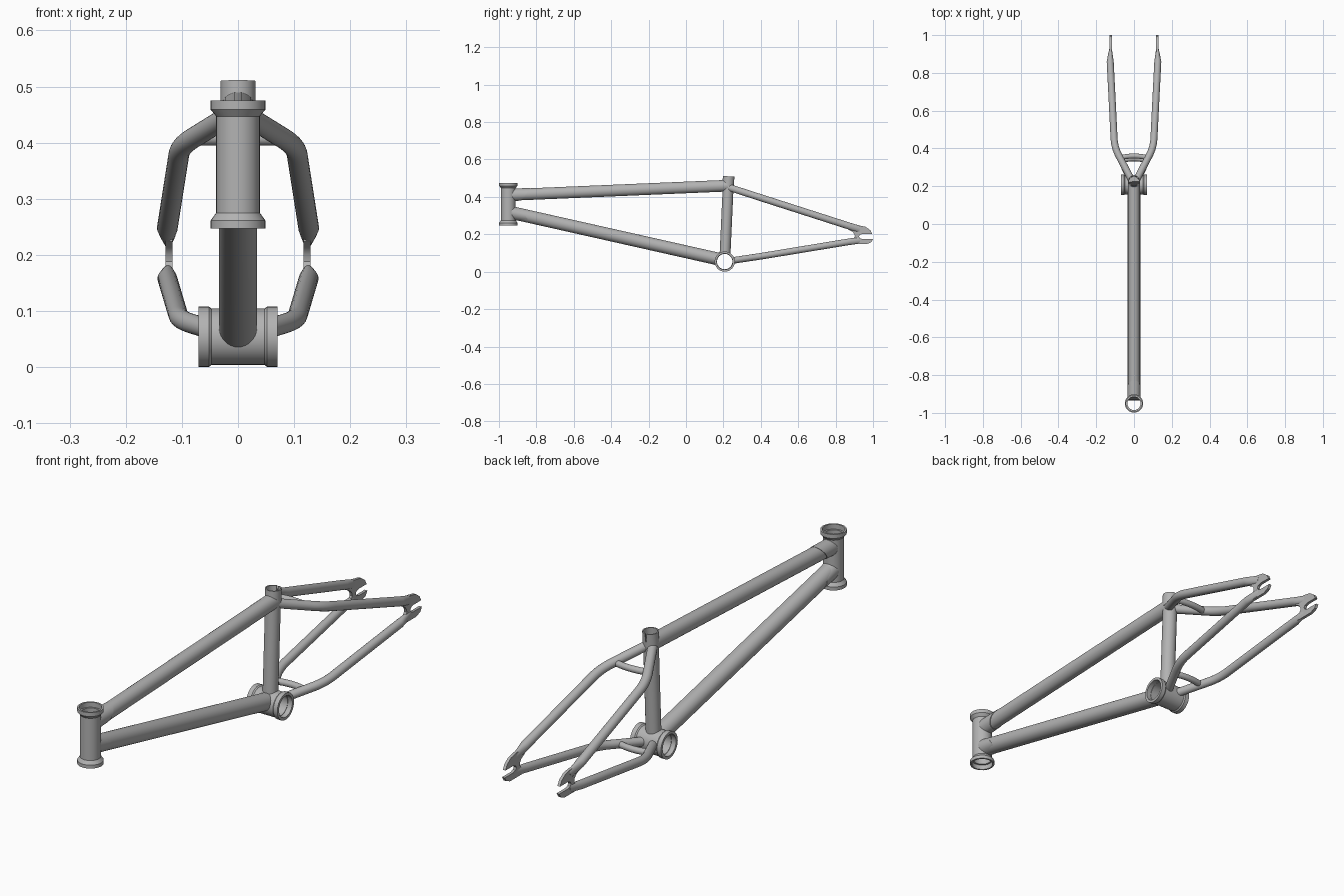
import bpy, bmesh, math
from mathutils import Vector, Matrix

if "Cube" in bpy.data.objects:
    bpy.data.objects.remove(bpy.data.objects["Cube"])

SEG = 32
HEAD, BB = Vector((0, -0.95, 0)), Vector((0, 0.207, 0.054))
SEAT_TOP = Vector((0, 0.228, 0.51))
X, Z = Vector((1, 0, 0)), Vector((0, 0, 1))
SEAT_AXIS = (SEAT_TOP - BB).normalized()

paint = bpy.data.materials.new("raw_grey_metal")
paint.use_nodes = True
paint.diffuse_color = (0.45, 0.45, 0.45, 1)
paint.node_tree.nodes["Principled BSDF"].inputs["Base Color"].default_value = paint.diffuse_color


def finish(name, bm, smooth=True):
    bmesh.ops.recalc_face_normals(bm, faces=bm.faces)
    mesh = bpy.data.meshes.new(name)
    bm.to_mesh(mesh)
    bm.free()
    mesh.materials.append(paint)
    ob = bpy.data.objects.new(name, mesh)
    bpy.context.collection.objects.link(ob)
    if smooth:
        bpy.ops.object.select_all(action='DESELECT')
        ob.select_set(True)
        bpy.context.view_layer.objects.active = ob
        bpy.ops.object.shade_smooth_by_angle(angle=math.radians(30))
    return ob


def lathe(name, profile, origin, axis):
    """Spin a closed (radius, height) profile around an axis."""
    bm = bmesh.new()
    rings = []
    for i in range(SEG):
        a = math.tau * i / SEG
        rings.append([bm.verts.new((r * math.cos(a), r * math.sin(a), h)) for r, h in profile])
    n = len(profile)
    for i in range(SEG):
        a, b = rings[i], rings[(i + 1) % SEG]
        for j in range(n):
            k = (j + 1) % n
            bm.faces.new((a[j], b[j], b[k], a[k]))
    turn = Matrix.Translation(origin) @ Z.rotation_difference(axis).to_matrix().to_4x4()
    bm.transform(turn)
    return finish(name, bm)


def rounded(points, cut, steps=8):
    """Replace the inner corners of a path with smooth bends."""
    pts = [Vector(p) for p in points]
    out = [pts[0]]
    for a, b, c in zip(pts, pts[1:], pts[2:]):
        p, q = b + (a - b).normalized() * cut, b + (c - b).normalized() * cut
        for i in range(steps + 1):
            t = i / steps
            out.append(p * (1 - t) ** 2 + b * 2 * t * (1 - t) + q * t * t)
    return out + [pts[-1]]


def cope(verts, d, joint):
    """Slide an end ring along d so that it meets the cylinder it is welded to."""
    centre, axis, radius = joint
    flat = d - axis * d.dot(axis)
    for v in verts:
        w = v.co - centre
        w -= axis * w.dot(axis)
        a, b, c = flat.dot(flat), w.dot(flat), w.dot(w) - radius ** 2
        v.co += d * ((-b + math.sqrt(max(b * b - a * c, 0))) / a)


def tube(name, path, radius, start=None, end=None, shape=None, seg=SEG):
    """Sweep a circle along a path; optional joints shape the ends."""
    path = [Vector(p) for p in path]
    bm = bmesh.new()
    rings = []
    for i, p in enumerate(path):
        t = (path[min(i + 1, len(path) - 1)] - path[max(i - 1, 0)]).normalized()
        side = t.cross(Z).normalized()
        up = side.cross(t)
        angles = [math.tau * k / seg for k in range(seg)]
        rings.append([bm.verts.new(p + radius * (side * math.cos(a) + up * math.sin(a))) for a in angles])
    if start:
        cope(rings[0], (path[1] - path[0]).normalized(), start)
    if end:
        cope(rings[-1], (path[-2] - path[-1]).normalized(), end)
    for a, b in zip(rings, rings[1:]):
        for k in range(seg):
            m = (k + 1) % seg
            bm.faces.new((a[k], a[m], b[m], b[k]))
    bm.faces.new(rings[0])
    bm.faces.new(rings[-1])
    if shape:
        shape(bm, rings)
    return finish(name, bm)


# Head tube with flared bearing cups
lathe("head_tube", [(0.049, 0.247), (0.049, 0.261), (0.039, 0.275), (0.039, 0.447),
                    (0.049, 0.459), (0.049, 0.475), (0.042, 0.475), (0.042, 0.455),
                    (0.035, 0.455), (0.035, 0.267), (0.042, 0.267), (0.042, 0.247)], HEAD, Z)

# Bottom bracket shell with raised end rings
lathe("bottom_bracket_shell", [(0.054, -0.07), (0.054, -0.052), (0.050, -0.047), (0.050, 0.047),
                               (0.054, 0.052), (0.054, 0.07), (0.043, 0.07), (0.043, 0.05),
                               (0.041, 0.05), (0.041, -0.05), (0.043, -0.05), (0.043, -0.07)], BB, X)

head_joint = (HEAD, Z, 0.038)
bb_joint = (BB, X, 0.049)
seat_joint = (BB, SEAT_AXIS, 0.028)

# Main triangle
top_front, top_back = Vector((0, -0.95, 0.41)), Vector((0, 0.226, 0.46))
down_front = Vector((0, -0.95, 0.32))
tube("top_tube", [top_front, top_back], 0.031, head_joint, seat_joint)
tube("down_tube", [down_front, BB + Z * 0.006], 0.034, head_joint, bb_joint)
tube("seat_tube", [BB, SEAT_TOP - SEAT_AXIS * 0.05], 0.029, bb_joint)

# Open seat collar with a rear clamp slot
collar = lathe("seat_collar", [(0.031, -0.055), (0.031, 0), (0.026, 0), (0.026, -0.055)], SEAT_TOP, SEAT_AXIS)
bm = bmesh.new()
bmesh.ops.create_cube(bm, size=1, matrix=Matrix.Translation(SEAT_TOP + Vector((0, 0.03, 0)))
                      @ Matrix.Diagonal((0.006, 0.04, 0.07, 1)))
cutter = finish("slot_cutter", bm, False)
cutter.hide_render = True
cutter.hide_set(True)
cut = collar.modifiers.new("slot", 'BOOLEAN')
cut.operation, cut.object, cut.solver = 'DIFFERENCE', cutter, 'EXACT'
bpy.context.view_layer.objects.active = collar
bpy.ops.object.modifier_apply(modifier="slot")
bpy.data.objects.remove(cutter)


# Slanted reinforcing sleeves behind the head tube
def slant(sign):
    def shape(bm, rings):
        mid = sum((v.co.z for v in rings[-1]), 0) / SEG
        for v in rings[-1]:
            v.co.y += sign * (v.co.z - mid) * 0.8
    return shape


for name, a, b, r, sign in (("top_gusset", top_front, top_back, 0.0335, 1),
                            ("down_gusset", down_front, BB, 0.0355, -1)):
    tube(name, [a, a + (b - a).normalized() * 0.095], r, head_joint, None, slant(sign))


# Rear stays, flattened where they meet the dropouts
def flatten(side):
    def shape(bm, rings):
        for v in bm.verts:
            t = min(max((v.co.y - 0.865) / 0.06, 0), 1)
            f = 1 - 0.66 * t
            v.co.x = side * 0.123 + (v.co.x - side * 0.123) * f
    return shape


# Hooked dropout outline as (y, z)
DROPOUT = [(0.87, 0.243), (0.925, 0.247), (0.96, 0.24), (0.985, 0.222), (0.995, 0.202),
           (0.945, 0.202), (0.93, 0.197), (0.925, 0.188), (0.93, 0.179), (0.945, 0.174),
           (1.0, 0.174), (0.99, 0.157), (0.965, 0.147), (0.87, 0.147), (0.87, 0.168),
           (0.893, 0.175), (0.903, 0.188), (0.901, 0.2), (0.892, 0.212), (0.87, 0.224)]

for side, label in ((1, "left"), (-1, "right")):
    def stay(points, ends):
        path = rounded([(side * x, y, z) for x, y, z in points], 0.05)
        return path[:-1] + [Vector((side * x, y, z)) for x, y, z in ends]

    tube(label + "_seat_stay",
         stay([(0.014, 0.235, 0.449), (0.103, 0.405, 0.394), (0.126, 0.86, 0.248)],
              [(0.126, 0.86, 0.248), (0.126, 0.885, 0.24), (0.126, 0.93, 0.227)]),
         0.0185, seat_joint, None, flatten(side), 24)
    tube(label + "_chain_stay",
         stay([(0.026, 0.25, 0.06), (0.104, 0.41, 0.084), (0.126, 0.86, 0.158)],
              [(0.126, 0.86, 0.158), (0.126, 0.885, 0.162), (0.126, 0.93, 0.168)]),
         0.0175, bb_joint, None, flatten(side), 24)
    bm = bmesh.new()
    face = bm.faces.new([bm.verts.new((side * 0.123 - 0.006, y, z)) for y, z in DROPOUT])
    grown = bmesh.ops.extrude_face_region(bm, geom=[face])["geom"]
    bmesh.ops.translate(bm, vec=X * 0.012, verts=[v for v in grown if isinstance(v, bmesh.types.BMVert)])
    finish(label + "_dropout", bm)

# Bowed bridges between each pair of stays
for name, y, z, half, r in (("seat_stay_bridge", 0.35, 0.408, 0.076, 0.013),
                            ("chain_stay_bridge", 0.335, 0.073, 0.066, 0.013)):
    tube(name, [(half * t / 6, y + 0.01 * (1 - (t / 6) ** 2), z) for t in range(-6, 7)], r, seg=16)
